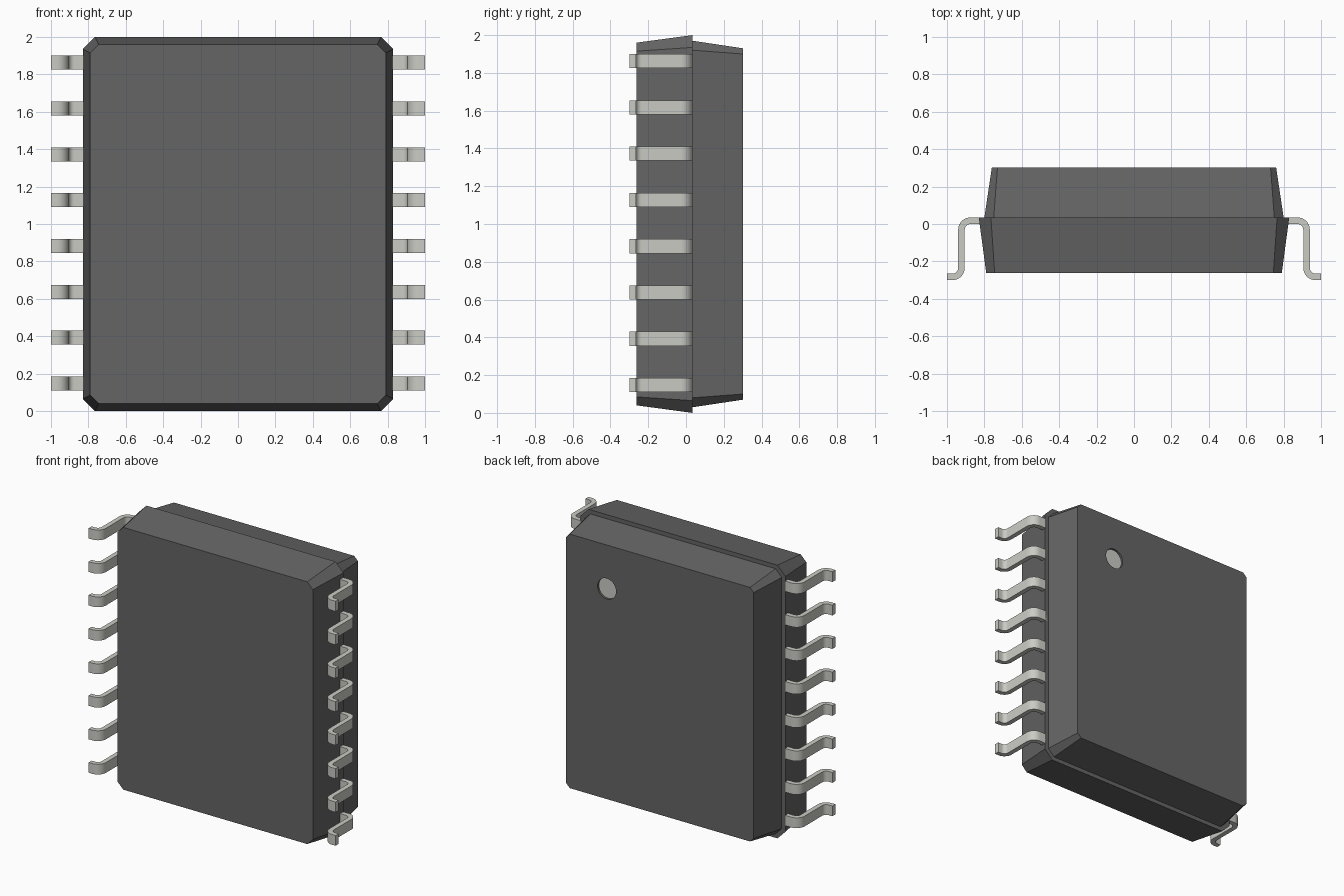
import bpy, bmesh
from math import sin, cos, radians

if "Cube" in bpy.data.objects:
    bpy.data.objects.remove(bpy.data.objects["Cube"])


def material(name, rgb):
    m = bpy.data.materials.new(name)
    m.diffuse_color = (*rgb, 1)
    m.use_nodes = True
    m.node_tree.nodes["Principled BSDF"].inputs["Base Color"].default_value = m.diffuse_color
    return m


plastic = material("dark_plastic", (0.13, 0.13, 0.13))
metal = material("tin_metal", (0.60, 0.60, 0.56))


def make_object(name, bm, mat):
    bmesh.ops.recalc_face_normals(bm, faces=bm.faces)
    me = bpy.data.meshes.new(name)
    bm.to_mesh(me)
    bm.free()
    ob = bpy.data.objects.new(name, me)
    bpy.context.collection.objects.link(ob)
    me.materials.append(mat)
    return ob


def octagon(w, h, cut):
    """Rectangle of half sizes w, h around z = 1 with cut corners."""
    q = [(w, h - cut), (w - cut, h), (cut - w, h), (-w, h - cut)]
    return q + [(-x, -z) for x, z in q]


def shell(name, y0, ring0, y1, ring1):
    """Tapered half of the package between two octagons."""
    bm = bmesh.new()
    a = [bm.verts.new((x, y0, z + 1)) for x, z in ring0]
    b = [bm.verts.new((x, y1, z + 1)) for x, z in ring1]
    bm.faces.new(a)
    bm.faces.new(b)
    n = len(a)
    for i in range(n):
        j = (i + 1) % n
        bm.faces.new((a[i], a[j], b[j], b[i]))
    return make_object(name, bm, plastic)


def disc(name, x, z, r, y0, y1, mat):
    """Cylinder lying along y."""
    bm = bmesh.new()
    pts = [(x + r * cos(radians(a)), z + r * sin(radians(a))) for a in range(0, 360, 10)]
    f = bm.faces.new([bm.verts.new((px, y0, pz)) for px, pz in pts])
    ext = bmesh.ops.extrude_face_region(bm, geom=[f])["geom"]
    bmesh.ops.translate(bm, vec=(0, y1 - y0, 0),
                        verts=[v for v in ext if isinstance(v, bmesh.types.BMVert)])
    return make_object(name, bm, mat)


# Package halves
SEAM = 0.035
shell("front_shell", -0.263, octagon(0.79, 0.96, 0.045), SEAM, octagon(0.83, 1.0, 0.065))
back = shell("back_shell", SEAM, octagon(0.80, 0.97, 0.05), 0.302, octagon(0.76, 0.93, 0.03))

# Orientation dimple in the back face, with a metal-coloured floor
cutter = disc("dimple_cutter", 0.43, 1.61, 0.075, 0.285, 0.35, plastic)
cutter.hide_render = True
cutter.hide_set(True)
cut = back.modifiers.new("dimple", "BOOLEAN")
cut.operation = "DIFFERENCE"
cut.solver = "EXACT"
cut.object = cutter
disc("dimple_floor", 0.43, 1.61, 0.075, 0.28, 0.287, metal)


def arc(cx, cy, r, a0, a1, n=8):
    return [(cx + r * cos(radians(a0 + (a1 - a0) * i / n)),
             cy + r * sin(radians(a0 + (a1 - a0) * i / n))) for i in range(n + 1)]


# Gull-wing lead profile in x, y
R_IN, R_OUT = 0.03, 0.065
profile = ([(0.78, SEAM)] + arc(0.875, SEAM - R_OUT, R_OUT, 90, 0)
           + arc(0.97, -0.235, R_IN, 180, 270) + [(1.0, -0.265), (1.0, -0.30)]
           + arc(0.97, -0.235, R_OUT, 270, 180)
           + arc(0.875, SEAM - R_OUT, R_IN, 0, 90) + [(0.78, 0.0)])

# Eight leads per side, each mirrored across x
for i in range(8):
    z = 1.005 + (i - 3.5) * 0.245
    bm = bmesh.new()
    f = bm.faces.new([bm.verts.new((x, y, z - 0.0375)) for x, y in profile])
    ext = bmesh.ops.extrude_face_region(bm, geom=[f])["geom"]
    bmesh.ops.translate(bm, vec=(0, 0, 0.075),
                        verts=[v for v in ext if isinstance(v, bmesh.types.BMVert)])
    lead = make_object(f"lead_pair_{i + 1}", bm, metal)
    bpy.ops.object.select_all(action="DESELECT")
    lead.select_set(True)
    bpy.context.view_layer.objects.active = lead
    bpy.ops.object.shade_smooth_by_angle(angle=radians(30))
    lead.modifiers.new("mirror", "MIRROR")
